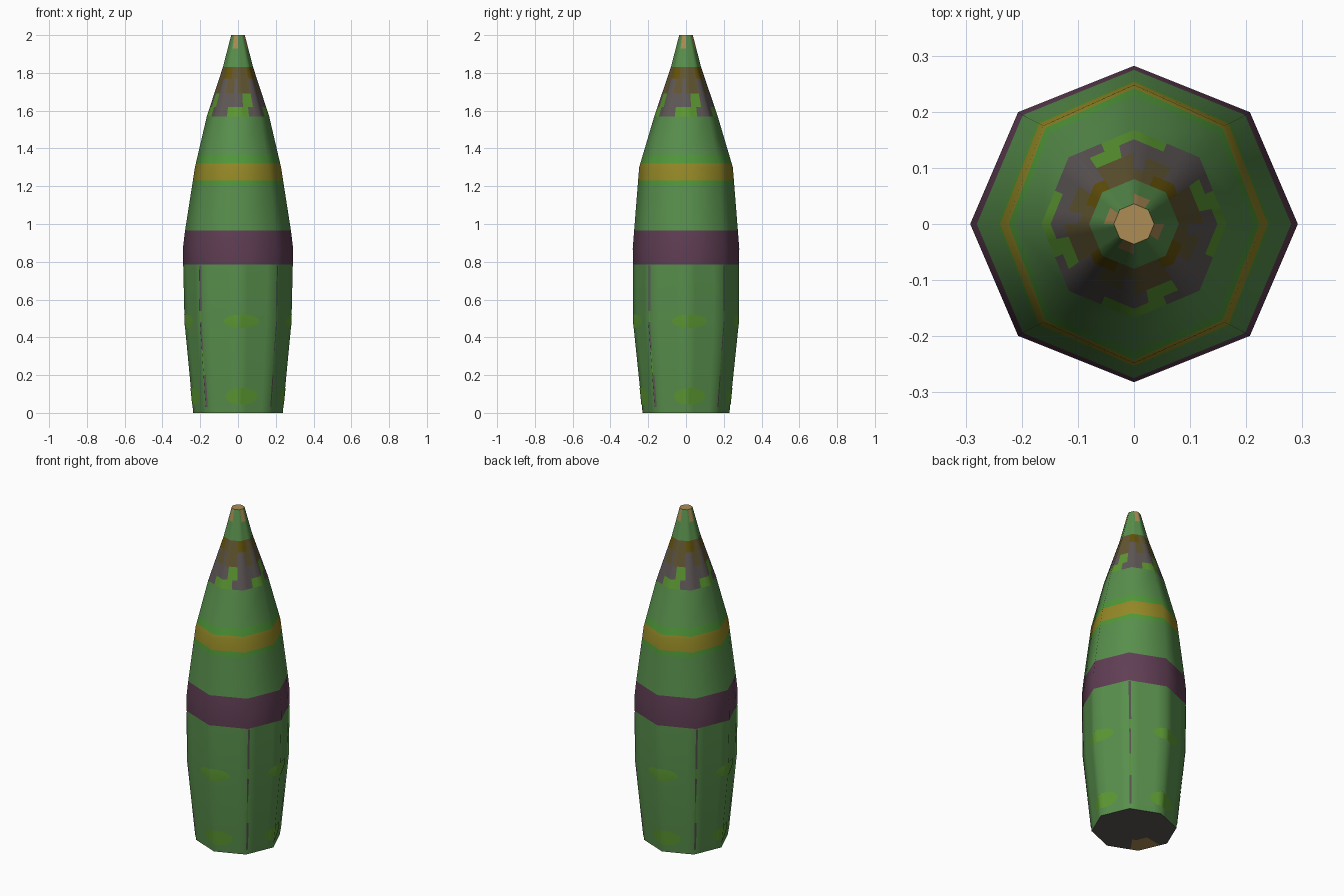
import bpy
import math

if "Cube" in bpy.data.objects:
    bpy.data.objects.remove(bpy.data.objects["Cube"])

# Colours (sRGB 0-255, converted to linear)
COLOURS = {
    'B': ("body_green", (88, 143, 76)),
    'L': ("light_green", (92, 152, 50)),
    'E': ("edge_green", (80, 152, 58)),
    'Y': ("mustard_yellow", (148, 136, 38)),
    'P': ("plum_purple", (96, 62, 84)),
    'G': ("dark_grey", (94, 87, 86)),
    'N': ("camo_brown", (98, 86, 50)),
    'O': ("dark_olive", (100, 82, 10)),
    'T': ("tan", (172, 140, 84)),
}


def linear(c):
    c /= 255
    return c / 12.92 if c < 0.04045 else ((c + 0.055) / 1.055) ** 2.4


MATS = {}
for key, (name, rgb) in COLOURS.items():
    MATS[key] = bpy.data.materials.new(name)
    MATS[key].diffuse_color = (*[linear(c) for c in rgb], 1)

# Octagonal profile: height, x radius, y radius
PROFILE = [(0, .237, .23), (.48, .283, .28), (.78, .29, .28), (.87, .292, .282),
           (.96, .281, .275), (1.3, .228, .248), (1.57, .165, .168),
           (1.83, .08, .08), (2, .036, .036)]


def surface(deg, z, offset=0.0, scale=1.0):
    """Point on the eight-sided surface at an angle and height."""
    for (z0, x0, y0), (z1, x1, y1) in zip(PROFILE, PROFILE[1:]):
        if z <= z1:
            break
    t = (z - z0) / (z1 - z0)
    rx = (x0 + (x1 - x0) * t + offset) * scale
    ry = (y0 + (y1 - y0) * t + offset) * scale
    side = math.floor(deg / 45 + 1e-6)
    f = deg / 45 - side
    a, b = math.radians(side * 45), math.radians(side * 45 + 45)
    return (rx * (math.cos(a) * (1 - f) + math.cos(b) * f),
            ry * (math.sin(a) * (1 - f) + math.sin(b) * f), z)


def make_object(name, verts, faces, keys):
    mesh = bpy.data.meshes.new(name)
    mesh.from_pydata(verts, [], faces)
    slots = sorted(set(keys))
    for k in slots:
        mesh.materials.append(MATS[k])
    for poly, k in zip(mesh.polygons, keys):
        poly.material_index = slots.index(k)
    obj = bpy.data.objects.new(name, mesh)
    bpy.context.collection.objects.link(obj)
    bpy.ops.object.select_all(action='DESELECT')
    obj.select_set(True)
    bpy.context.view_layer.objects.active = obj
    bpy.ops.object.shade_smooth_by_angle(angle=math.radians(50))
    return obj


def section(name, heights, patterns, bottom=False, top=False):
    """Stack of rings; each row has one pattern repeated every quarter turn."""
    n = 32 if any(len(p) > 1 for p in patterns) or bottom else 8
    angles = [-135 + 360 / n * k for k in range(n)]
    verts = [surface(a, z) for z in heights for a in angles]
    faces, keys = [], []
    for r, pattern in enumerate(patterns):
        for k in range(n):
            j = (k + 1) % n
            faces.append((r * n + k, r * n + j, r * n + n + j, r * n + n + k))
            keys.append(pattern[k % len(pattern)])
    if bottom:
        # Base plate with a single tan patch at its front left edge
        s = len(verts)
        verts += [surface(a, heights[0], scale=.5) for a in angles]
        for k in range(n):
            j = (k + 1) % n
            faces.append((j, k, s + k, s + j))
            keys.append('T' if k >= n - 3 or k == 0 else 'G')
        faces.append(tuple(range(s + n - 1, s - 1, -1)))
        keys.append('G')
    if top:
        s = n * (len(heights) - 1)
        faces.append(tuple(range(s, s + n)))
        keys.append('T')
    return make_object(name, verts, faces, keys)


# Main shell, bottom to top
section("casing", [0, .48, .785], ['B', 'B'], bottom=True)
section("driving_band", [.785, .87, .965], ['P', 'P'])
section("ogive", [.965, 1.2, 1.23, 1.3, 1.32, 1.365, 1.57],
        ['B', 'E', 'Y', 'Y', 'E', 'B'])
section("camo_nose", [1.57, 1.62, 1.69, 1.77, 1.83],
        ["GGLLLLGG", "GGGGGLLG", "GNNGNNNG", "OONNNNNO"])
section("nose_tip", [1.83, 1.93, 2], ['B', "BTTTBBBB"], top=True)


# Oval paint marks, wrapped round the middle of each quarter
def oval(name, centre, z, half_angle, half_height):
    verts, faces = [], []
    steps = [-1, -.92, -.75, -.5, -.225, 0, .3, .55, .78, .93, 1]
    for s in steps:
        h = half_height * math.sqrt(1 - s * s)
        for dz in (-h, 0, h):
            verts.append(surface(centre + s * half_angle, z + dz, .002))
    for i in range(len(steps) - 1):
        for r in (0, 1):
            a = i * 3 + r
            faces.append((a, a + 3, a + 4, a + 1))
    make_object(name, verts, faces, ['L'] * len(faces))


# Narrow seam strips beside the diagonal corners
def seam(name, start):
    verts, faces, keys = [], [], []
    for z0, z1, width, key in [(.03, .2, 3, 'G'), (.2, .33, 1.2, 'L'), (.33, .43, 1.8, 'G'),
                               (.43, .48, 2.2, 'G'), (.48, .54, 1.5, 'L'), (.54, .78, 2.6, 'G')]:
        s = len(verts)
        verts += [surface(a, z, .002) for a, z in
                  ((start, z0), (start + width, z0), (start + width, z1), (start, z1))]
        faces.append((s, s + 1, s + 2, s + 3))
        keys.append(key)
    make_object(name, verts, faces, keys)


for q, side in enumerate(("front", "right", "back", "left")):
    middle = -90 + 90 * q
    oval("upper_mark_" + side, middle + 4, .485, 21, .036)
    oval("lower_mark_" + side, middle + 5, .088, 22, .045)
    seam("seam_" + side, middle - 45)

for m in bpy.data.materials:
    if m.users and not m.is_grease_pencil:
        m.use_nodes = True
        m.node_tree.nodes["Principled BSDF"].inputs["Base Color"].default_value = m.diffuse_color
